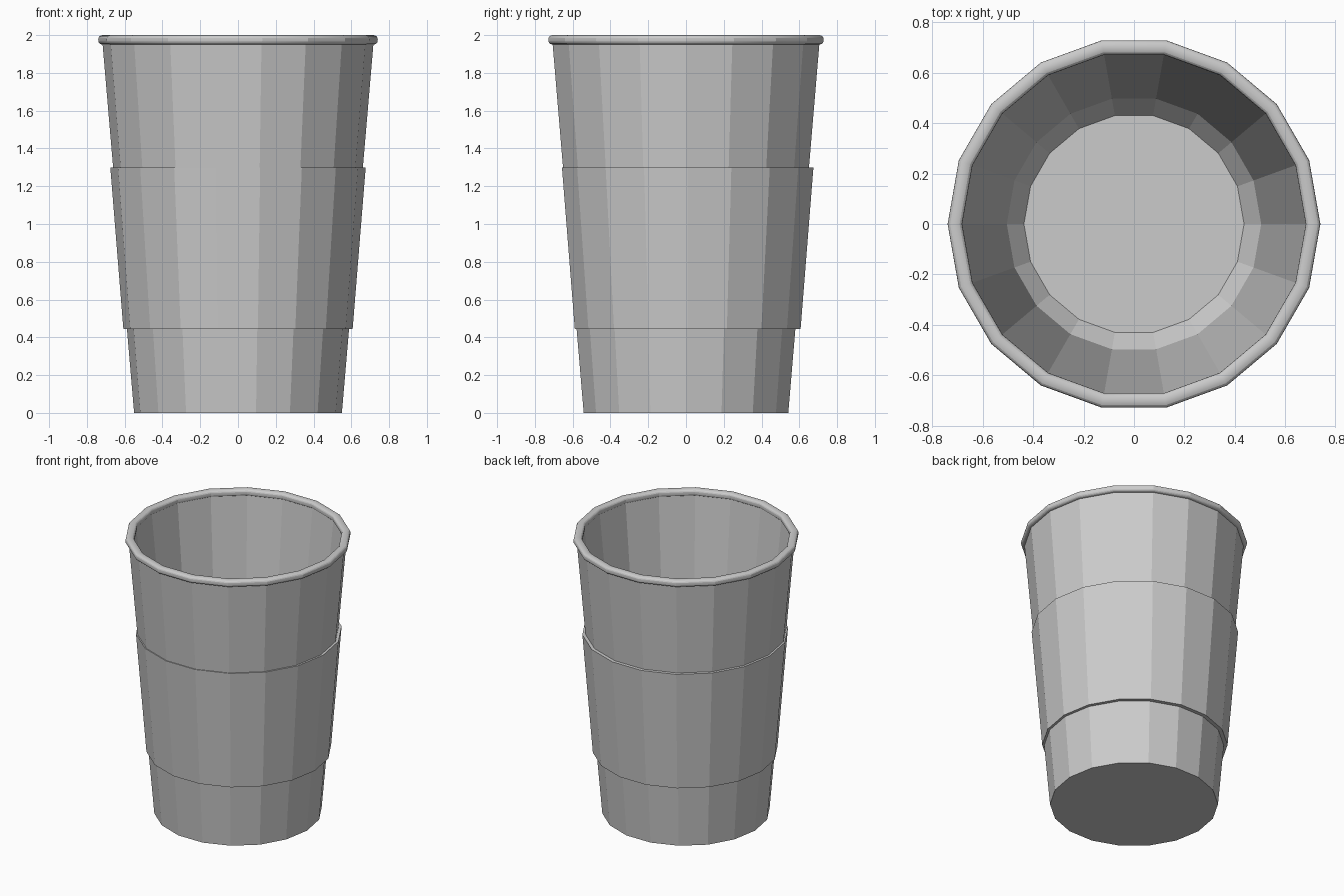
import bpy, bmesh, math

if "Cube" in bpy.data.objects:
    bpy.data.objects.remove(bpy.data.objects["Cube"])

SIDES = 18


def lathe(name, profile, closed=False):
    """Revolve (radius, z) points into an 18-sided part; open ends get capped."""
    bm = bmesh.new()
    rings = []
    for r, z in profile:
        rings.append([bm.verts.new((r * math.cos(a), r * math.sin(a), z))
                      for a in (2 * math.pi * i / SIDES for i in range(SIDES))])
    pairs = list(zip(rings, rings[1:]))
    if closed:
        pairs.append((rings[-1], rings[0]))
    for low, high in pairs:
        for i in range(SIDES):
            j = (i + 1) % SIDES
            bm.faces.new((low[i], low[j], high[j], high[i]))
    if not closed:
        bm.faces.new(rings[0])
        bm.faces.new(rings[-1])
    bmesh.ops.recalc_face_normals(bm, faces=bm.faces[:])
    mesh = bpy.data.meshes.new(name)
    bm.to_mesh(mesh)
    bm.free()
    obj = bpy.data.objects.new(name, mesh)
    bpy.context.collection.objects.link(obj)
    return obj


# Cup body: solid base, tapered outer wall, inner wall, sloped step and floor
lathe("cup_body", [(0.55, 0.0), (0.718, 1.965), (0.69, 1.965),
                   (0.505, 0.13), (0.437, 0.04)])

# Rolled rim: rounded section, smooth around the roll, faceted around the cup
roll = []
for k in range(20):
    a = 2 * math.pi * k / 20
    c, s = math.cos(a), math.sin(a)
    roll.append((0.711 + 0.029 * math.copysign(abs(c) ** 0.8, c),
                 1.975 + 0.025 * math.copysign(abs(s) ** 0.8, s)))
rim = lathe("rolled_rim", roll, closed=True)
bpy.context.view_layer.objects.active = rim
rim.select_set(True)
bpy.ops.object.shade_smooth_by_angle(angle=math.radians(19.3))

# Sleeve: thin tapered band, sitting slightly towards the back
sleeve = lathe("sleeve", [(0.607, 0.445), (0.676, 1.3), (0.648, 1.3), (0.58, 0.445)],
               closed=True)
sleeve.location.y = 0.009
